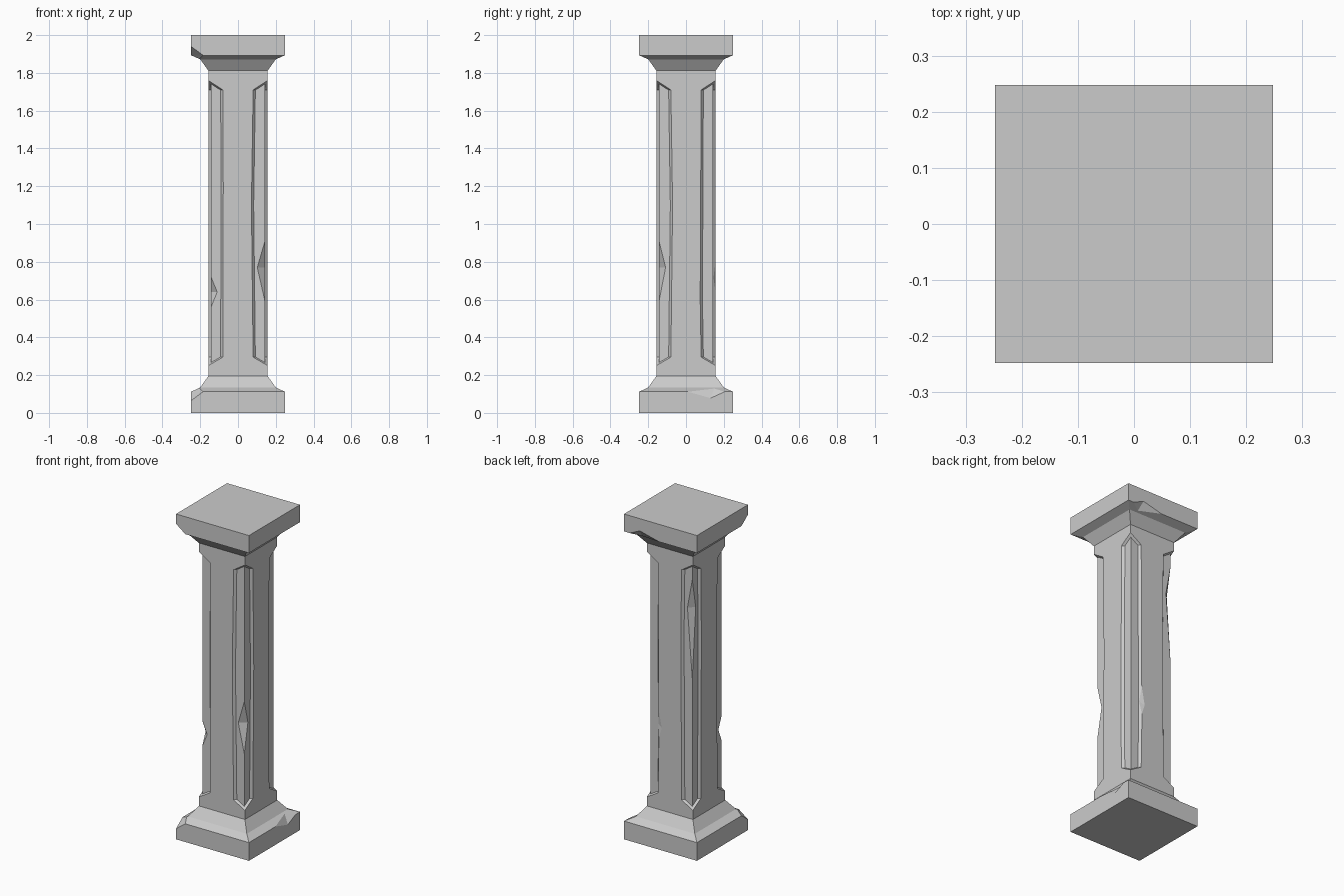
import bpy, bmesh

if "Cube" in bpy.data.objects:
    bpy.data.objects.remove(bpy.data.objects["Cube"], do_unlink=True)

stone = bpy.data.materials.new("grey stone")
stone.use_nodes = True
grey = (0.6, 0.6, 0.6, 1.0)
stone.diffuse_color = grey
stone.node_tree.nodes["Principled BSDF"].inputs["Base Color"].default_value = grey


def make_object(name, bm):
    bmesh.ops.recalc_face_normals(bm, faces=bm.faces)
    mesh = bpy.data.meshes.new(name)
    bm.to_mesh(mesh)
    bm.free()
    mesh.materials.append(stone)
    obj = bpy.data.objects.new(name, mesh)
    bpy.context.collection.objects.link(obj)
    return obj


def loft(name, rings):
    """Join closed rings of points into a capped solid."""
    bm = bmesh.new()
    loops = [[bm.verts.new(p) for p in ring] for ring in rings]
    n = len(loops[0])
    for low, high in zip(loops, loops[1:]):
        for i in range(n):
            j = (i + 1) % n
            bm.faces.new((low[i], low[j], high[j], high[i]))
    bm.faces.new(loops[0])
    bm.faces.new(loops[-1])
    return make_object(name, bm)


def square_block(name, profile):
    """Square solid from (half width, height) pairs."""
    return loft(name, [[(-h, -h, z), (h, -h, z), (h, h, z), (-h, h, z)] for h, z in profile])


def chip(points):
    """Convex wedge used to break a piece off an edge."""
    bm = bmesh.new()
    verts = [bm.verts.new(p) for p in points]
    bmesh.ops.convex_hull(bm, input=verts)
    return make_object("chip_cutter", bm)


def carve(obj, cutter):
    cutter.hide_render = True
    mod = obj.modifiers.new("carve", "BOOLEAN")
    mod.operation = "DIFFERENCE"
    mod.solver = "EXACT"
    mod.object = cutter
    bpy.context.view_layer.objects.active = obj
    bpy.ops.object.modifier_apply(modifier=mod.name)
    bpy.data.objects.remove(cutter, do_unlink=True)


# Main parts
HALF, TOP = 0.248, 2.0
SHAFT, FLARE, INNER = 0.157, 0.2, 0.143
base = square_block("base", [(HALF, 0), (HALF, 0.112), (FLARE, 0.135), (SHAFT, 0.195)])
shaft = square_block("shaft", [(SHAFT, 0.195), (SHAFT, 1.812)])
capital = square_block("capital", [(SHAFT, 1.812), (FLARE, 1.872), (HALF, 1.893), (HALF, TOP)])

# Recessed corners with bevelled sides and sloping ends
SECTION = [(0.068, 0.171), (0.092, INNER), (INNER, INNER), (INNER, 0.092),
           (0.171, 0.068), (0.22, 0.068), (0.22, 0.22), (0.068, 0.22)]


def corner_groove(sx, sy, mid, wobble):
    def ring(height, slope=0.0, shift=0.0):
        pts = []
        for i, (x, y) in enumerate(SECTION):
            z = height + slope * (x + y - 0.237)
            dx = shift if i in (0, 1, 7) else 0
            dy = shift if i in (3, 4, 5) else 0
            pts.append((sx * (x - dx), sy * (y - dy), z))
        return pts
    return loft("groove_cutter", [ring(0.295, -0.58), ring(mid, 0, wobble), ring(1.71, 0.65)])


for sx, sy, mid, wobble in [(1, -1, 1.1, 0.009), (-1, -1, 1.2, 0.002),
                            (1, 1, 0.6, 0.005), (-1, 1, 1.3, 0.005)]:
    carve(shaft, corner_groove(sx, sy, mid, wobble))

# Chips along the recessed corner edges: low, peak, high, reach on each side
for sx, sy, low, peak, high, rx, ry in [(1, -1, 0.59, 0.77, 0.91, 0.102, 0.108),
                                        (-1, -1, 0.56, 0.64, 0.72, 0.11, 0.11),
                                        (-1, 1, 1.05, 1.48, 1.66, 0.11, 0.11)]:
    carve(shaft, chip([(sx * INNER, sy * INNER, low), (sx * INNER, sy * INNER, high),
                       (sx * rx, sy * INNER, peak), (sx * INNER, sy * ry, peak),
                       (sx * 0.2, sy * 0.2, peak)]))

# Chip on the edge of the back panel
carve(shaft, chip([(0.08, SHAFT, 0.62), (0.08, SHAFT, 0.83), (0.055, SHAFT, 0.7),
                   (0.092, INNER, 0.72), (0.1, 0.2, 0.72)]))

# Broken corners of the base and capital
carve(base, chip([(-HALF, -HALF, 0.065), (-HALF, -0.185, 0.112), (-0.185, -HALF, 0.112),
                  (-0.205, -0.205, 0.133), (-0.3, -0.3, 0.14)]))
carve(capital, chip([(-HALF, -HALF, 1.94), (-HALF, -0.185, 1.893), (-0.185, -HALF, 1.893),
                     (-0.205, -0.205, 1.874), (-0.3, -0.3, 1.865)]))

# Broken edges of the base and capital
carve(base, chip([(HALF, 0.01, 0.112), (HALF, 0.205, 0.112), (HALF, 0.13, 0.078),
                  (0.212, 0.15, 0.129), (0.3, 0.13, 0.14)]))
carve(capital, chip([(0.01, HALF, 1.893), (0.21, HALF, 1.893), (0.14, HALF, 1.925),
                     (0.15, 0.212, 1.877), (0.14, 0.3, 1.865)]))
